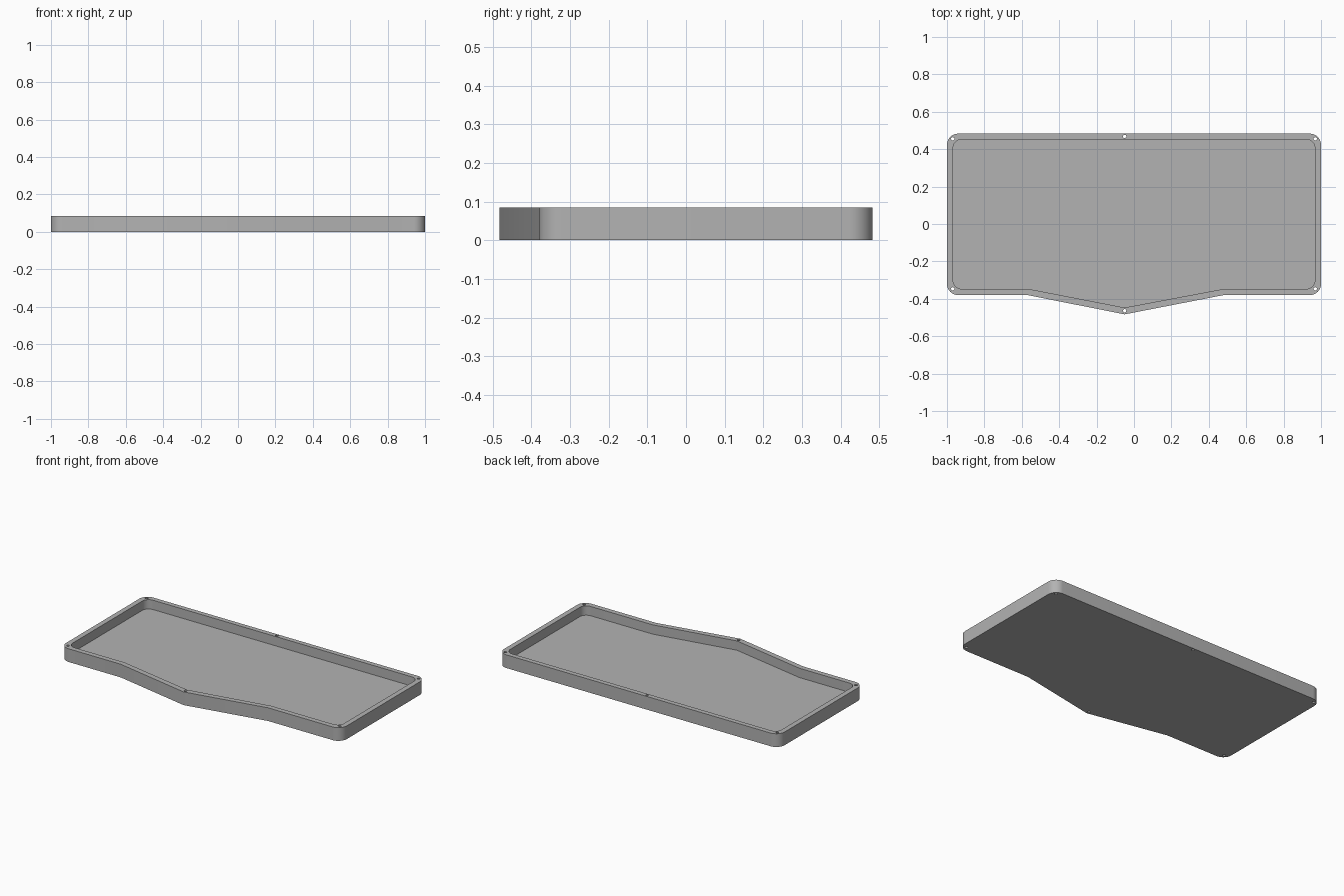
import bpy, bmesh, math
from mathutils import Vector

cube = bpy.data.objects.get("Cube")
if cube:
    bpy.data.objects.remove(cube)

HEIGHT, FLOOR = 0.085, 0.025
TIP_X, BACK_Y, HOLE_R = -0.05, 0.483, 0.009

grey = bpy.data.materials.new("grey plastic")
grey.use_nodes = True
colour = (0.45, 0.45, 0.45, 1)
grey.diffuse_color = colour
grey.node_tree.nodes["Principled BSDF"].inputs["Base Color"].default_value = colour


def outline(left, right, back, front, tip, kinks, radius, steps=12):
    """Rounded rectangle whose front edge comes to a shallow point."""
    points = []
    corners = [(right, back, 0), (left, back, 90), (left, front, 180), (right, front, 270)]
    for x, y, start in corners:
        cx = x - math.copysign(radius, x)
        cy = y - math.copysign(radius, y)
        if start == 270:
            points += [(kinks[0], front), (TIP_X, tip), (kinks[1], front)]
        for i in range(steps + 1):
            a = math.radians(start + 90 * i / steps)
            points.append((cx + radius * math.cos(a), cy + radius * math.sin(a)))
    return points


def prism(name, points, z0, z1):
    bm = bmesh.new()
    base = bm.faces.new([bm.verts.new((x, y, z0)) for x, y in points])
    top = bmesh.ops.extrude_face_region(bm, geom=[base])["geom"]
    verts = [g for g in top if isinstance(g, bmesh.types.BMVert)]
    bmesh.ops.translate(bm, verts=verts, vec=Vector((0, 0, z1 - z0)))
    bmesh.ops.recalc_face_normals(bm, faces=bm.faces)
    mesh = bpy.data.meshes.new(name)
    bm.to_mesh(mesh)
    bm.free()
    mesh.materials.append(grey)
    obj = bpy.data.objects.new(name, mesh)
    bpy.context.collection.objects.link(obj)
    return obj


# Outer body
tray = prism("case_tray", outline(-1, 1, BACK_Y, -0.38, -BACK_Y, (-0.57, 0.48), 0.06), 0, HEIGHT)

# Recess and the six screw holes that go right through the rim
cutters = [prism("recess_cutter", outline(-0.967, 0.967, 0.452, -0.347, -0.447, (-0.565, 0.48), 0.045),
                 FLOOR, HEIGHT + 0.05)]
screw_holes = [(x, y) for x in (-0.969, 0.969) for y in (0.455, -0.347)]
screw_holes += [(TIP_X, 0.468), (TIP_X, -0.464)]
for hx, hy in screw_holes:
    ring = [(hx + HOLE_R * math.cos(math.tau * i / 16), hy + HOLE_R * math.sin(math.tau * i / 16))
            for i in range(16)]
    cutters.append(prism("screw_hole_cutter", ring, -0.05, HEIGHT + 0.05))

for cutter in cutters:
    cutter.hide_render = True
    mod = tray.modifiers.new("cut", "BOOLEAN")
    mod.operation = "DIFFERENCE"
    mod.solver = "EXACT"
    mod.object = cutter

# Bake the cuts and drop the cutters
graph = bpy.context.evaluated_depsgraph_get()
result = bpy.data.meshes.new_from_object(tray.evaluated_get(graph))
tray.modifiers.clear()
tray.data = result
tray.data.name = "case_tray"
for cutter in cutters:
    bpy.data.objects.remove(cutter)

bpy.ops.object.select_all(action="DESELECT")
tray.select_set(True)
bpy.context.view_layer.objects.active = tray
bpy.ops.object.shade_smooth_by_angle(angle=math.radians(25))
